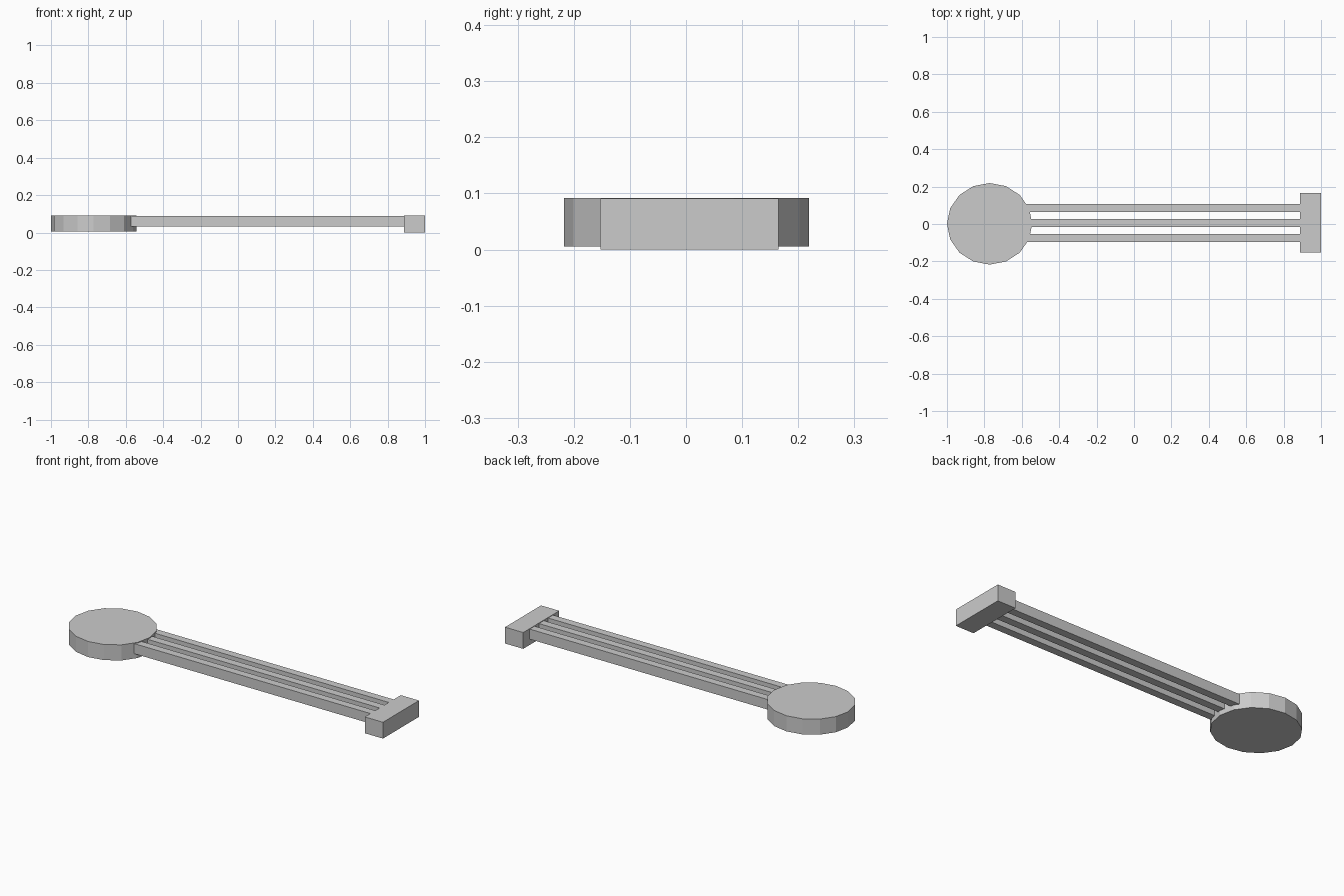
import bpy
from mathutils import Vector

if "Cube" in bpy.data.objects:
    bpy.data.objects.remove(bpy.data.objects["Cube"])


def box(name, lo, hi):
    lo, hi = Vector(lo), Vector(hi)
    bpy.ops.mesh.primitive_cube_add(size=1, location=(lo + hi) / 2)
    ob = bpy.context.object
    ob.name = name
    ob.scale = hi - lo
    bpy.ops.object.transform_apply(location=False, rotation=False, scale=True)
    return ob


# sixteen-sided disc at the left end
bpy.ops.mesh.primitive_cylinder_add(vertices=16, radius=1, depth=1,
                                    location=(-0.772, 0.001, 0.0485))
disc = bpy.context.object
disc.name = "round_end"
disc.scale = (0.228, 0.218, 0.087)
bpy.ops.object.transform_apply(location=False, rotation=False, scale=True)

# cross block at the right end
box("end_block", (0.888, -0.152, 0), (1, 0.165, 0.091))

# three parallel bars joining disc and block
for i, y in enumerate((-0.076, 0.005, 0.086)):
    box(f"bar_{i + 1}", (-0.62, y - 0.0215, 0.032), (0.895, y + 0.0215, 0.088))
